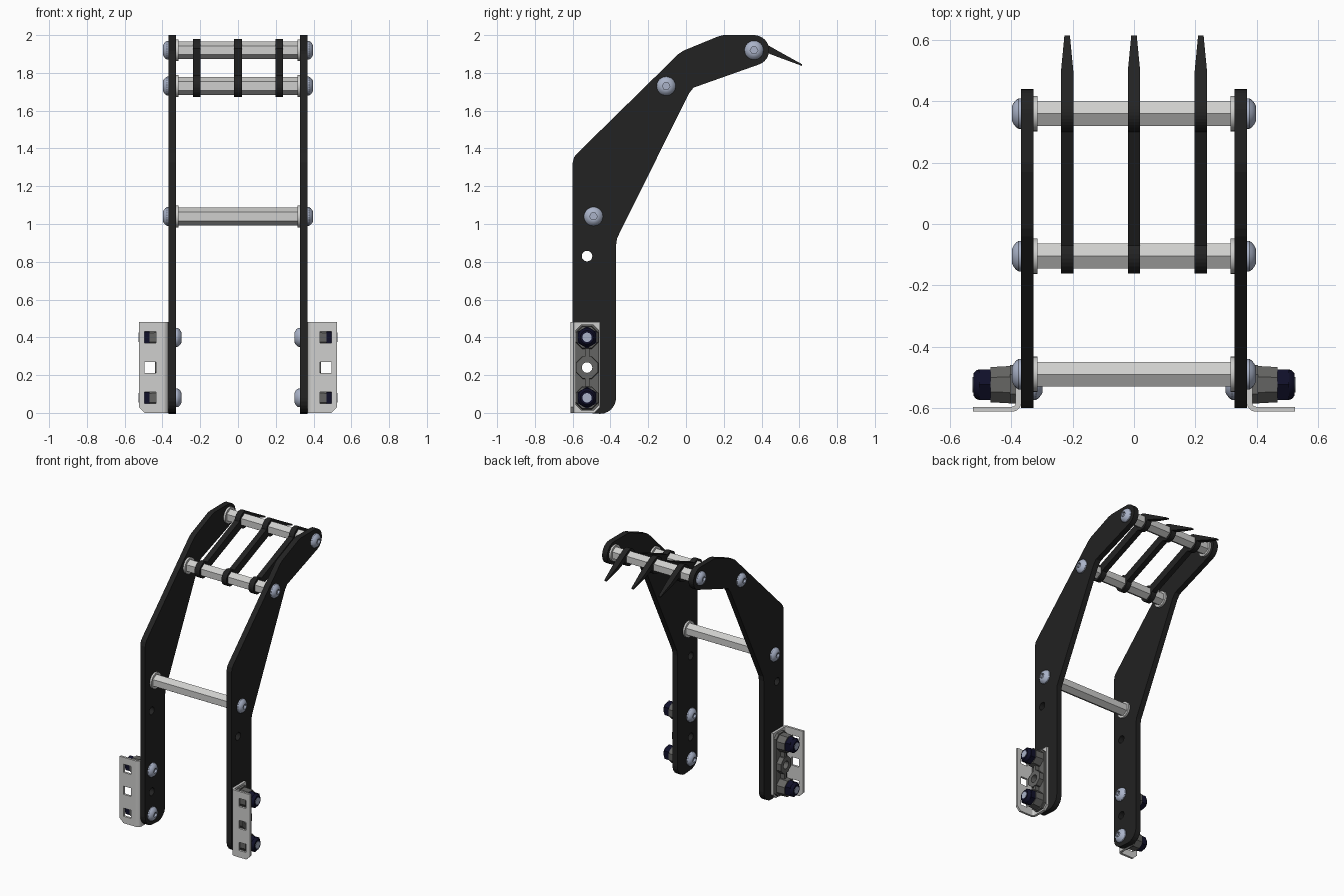
import bpy, bmesh, math
from mathutils import Vector

cube = bpy.data.objects.get("Cube")
if cube:
    bpy.data.objects.remove(cube)


def material(name, rgb):
    m = bpy.data.materials.new(name)
    m.use_nodes = True
    m.diffuse_color = (*rgb, 1)
    m.node_tree.nodes["Principled BSDF"].inputs["Base Color"].default_value = (*rgb, 1)
    return m


BLACK = material("black plate", (0.016, 0.016, 0.016))
ALLOY = material("light alloy", (0.62, 0.62, 0.61))
STEEL = material("blue steel", (0.40, 0.45, 0.58))
NAVY = material("dark navy nylon", (0.005, 0.005, 0.022))
GREY = material("dark grey spacer", (0.13, 0.13, 0.125))


def finish(name, bm, mat, mirror=False, smooth=False):
    bmesh.ops.recalc_face_normals(bm, faces=bm.faces)
    me = bpy.data.meshes.new(name)
    bm.to_mesh(me)
    bm.free()
    ob = bpy.data.objects.new(name, me)
    bpy.context.collection.objects.link(ob)
    if mat:
        me.materials.append(mat)
    bpy.ops.object.select_all(action="DESELECT")
    ob.select_set(True)
    bpy.context.view_layer.objects.active = ob
    if smooth:
        bpy.ops.object.shade_smooth_by_angle(angle=math.radians(32))
    if mirror:
        ob.modifiers.new("Mirror", "MIRROR")
    return ob


def prism(pts, lo, hi, axis="X"):
    """Extrude an outline: (y, z) along X, (x, z) along Y or (x, y) along Z."""
    i = "XYZ".index(axis)

    def co(p, d):
        c = list(p)
        c.insert(i, d)
        return c
    bm = bmesh.new()
    face = bm.faces.new([bm.verts.new(co(p, lo)) for p in pts])
    res = bmesh.ops.extrude_face_region(bm, geom=[face])
    verts = [v for v in res["geom"] if isinstance(v, bmesh.types.BMVert)]
    move = Vector(co((0, 0), hi - lo))
    bmesh.ops.translate(bm, verts=verts, vec=move)
    return bm


def lathe(profile, centre, segs=24, hex_from=99, turn=0.0):
    """Rings of (x, radius) about an X axis; rings from hex_from on are hexagonal."""
    bm = bmesh.new()
    rings = []
    for n, (x, r) in enumerate(profile):
        ring = []
        for k in range(segs):
            a = math.tau * k / segs + turn
            rr = r
            if n >= hex_from:
                rr *= math.cos(math.pi / 6) / math.cos(a % (math.pi / 3) - math.pi / 6)
            ring.append(bm.verts.new((x, centre[0] + rr * math.cos(a), centre[1] + rr * math.sin(a))))
        rings.append(ring)
    for a, b in zip(rings, rings[1:]):
        for k in range(segs):
            j = (k + 1) % segs
            bm.faces.new((a[k], a[j], b[j], b[k]))
    bm.faces.new(rings[0])
    bm.faces.new(rings[-1])
    return bm


def arc(c, r, start, end, n=14):
    angles = [math.radians(start + (end - start) * k / n) for k in range(n + 1)]
    return [(c[0] + r * math.cos(a), c[1] + r * math.sin(a)) for a in angles]


def box(x0, x1, y0, y1, z0, z1):
    return prism([(y0, z0), (y1, z0), (y1, z1), (y0, z1)], x0, x1)


def cut(ob, cutters):
    for bm in cutters:
        tool = finish("cutter", bm, None)
        tool.hide_render = True
        mod = ob.modifiers.new("Cut", "BOOLEAN")
        mod.operation, mod.solver, mod.object = "DIFFERENCE", "EXACT", tool
        bpy.context.view_layer.objects.active = ob
        with bpy.context.temp_override(object=ob, active_object=ob):
            bpy.ops.object.modifier_apply(modifier=mod.name)
        bpy.data.objects.remove(tool)


def add_mirror(ob):
    ob.modifiers.new("Mirror", "MIRROR")


# Shared positions (y, z)
LOW_ROD, MID_ROD, TOP_ROD = (-0.49, 1.04), (-0.105, 1.73), (0.36, 1.92)
RODS = {"lower": LOW_ROD, "middle": MID_ROD, "upper": TOP_ROD}
COL = -0.524
BOLT_Z = (0.08, 0.40)
SPARE_Z = 0.24
IN, OUT = 0.328, 0.368


def hole(z):
    return lathe([(0.2, 0.028), (0.6, 0.028)], (COL, z), 20)


# Bent side plates with spare holes
outline = (arc((-0.52, 0.08), 0.08, 180, 270, 6) + arc((-0.455, 0.08), 0.085, 270, 360, 6)
           + [(-0.37, 0.89), (-0.365, 0.925), (0.015, 1.69), (0.04, 1.722)]
           + arc(TOP_ROD, 0.08, -68, 90)
           + [(0.2, 2.0), (0.17, 1.993), (-0.015, 1.917), (-0.04, 1.9)]
           + [(-0.575, 1.375), (-0.592, 1.355), (-0.6, 1.325)])
plates = finish("side_plates", prism(outline, IN, OUT), BLACK)
cut(plates, [hole(SPARE_Z), hole(0.83)])
add_mirror(plates)


# Domed bolt head with a hexagonal socket, facing outward (+1) or inward (-1)
def bolt_head(name, base, side, centre):
    shape = [(0, 0.05), (0.008, 0.05), (0.017, 0.044), (0.025, 0.034),
             (0.03, 0.024), (0.03, 0.02), (0.014, 0.02)]
    profile = [(base + side * d, r) for d, r in shape]
    finish(name, lathe(profile, centre, 24, hex_from=5), STEEL, True, True)


# Hexagonal cross rods with washers and bolts
for label, c in RODS.items():
    finish(label + "_cross_rod", lathe([(-IN, 0.047), (IN, 0.047)], c, 6, turn=math.pi / 2), ALLOY)
    finish(label + "_washers", lathe([(0.314, 0.058), (IN, 0.058)], c, 24), ALLOY, True, True)
    bolt_head(label + "_rod_bolts", OUT, 1, c)

# Three prongs hung on the two upper rods, tips narrowed sideways
prong = (arc(MID_ROD, 0.057, 52, 352, 20) + arc(TOP_ROD, 0.06, 232, 350, 10)
         + [(0.5, 1.879), (0.614, 1.837), (0.614, 1.846), (0.5, 1.909)]
         + arc(TOP_ROD, 0.06, 63, 172, 10))
for label, x in (("right", -0.218), ("centre", 0), ("left", 0.218)):
    bm = prism(prong, -0.02, 0.02)
    for v in bm.verts:
        if v.co.y > 0.6:
            v.co.x *= 0.45
        v.co.x += x
    finish(label + "_prong", bm, BLACK)

# Angle brackets: rounded bend, clipped lower corners, square holes
section = ([(0.525, -0.612), (0.525, -0.596)] + arc((0.398, -0.584), 0.012, 270, 180, 4)
           + [(0.386, -0.456), (OUT, -0.456)] + arc((0.398, -0.582), 0.03, 180, 270, 6))
bm = prism(section, 0, 0.48, "Z")
for point, normal in (((0.525, -0.6, 0.03), (1, 0, -1)), ((0.38, -0.456, 0.03), (0, 1, -1))):
    geom = bm.verts[:] + bm.edges[:] + bm.faces[:]
    res = bmesh.ops.bisect_plane(bm, geom=geom, plane_co=point, plane_no=normal, clear_outer=True)
    rim = [e for e in res["geom_cut"] if isinstance(e, bmesh.types.BMEdge)]
    bmesh.ops.holes_fill(bm, edges=rim, sides=0)
brackets = finish("angle_brackets", bm, ALLOY)
cut(brackets, [box(0.435, 0.495, -0.65, -0.58, z - 0.03, z + 0.03) for z in (*BOLT_Z, SPARE_Z)]
    + [hole(SPARE_Z)])
add_mirror(brackets)

# Spacer strip: clipped base, ribs and octagonal bosses
y0, y1, c = -0.585, -0.46, 0.03
strip = [(y0 + c, 0.012), (y1 - c, 0.012), (y1, 0.012 + c), (y1, 0.468 - c),
         (y1 - c, 0.468), (y0 + c, 0.468), (y0, 0.468 - c), (y0, 0.012 + c)]
base = finish("spacer_base", prism(strip, 0.386, 0.405), GREY)
cut(base, [hole(SPARE_Z)])
add_mirror(base)
for label, z in (("lower", 0.16), ("upper", 0.32)):
    finish(label + "_spacer_rib", box(0.4, 0.435, COL - 0.012, COL + 0.012, z - 0.04, z + 0.04), GREY, True)
boss = finish("middle_spacer_boss",
              lathe([(0.386, 0.066), (0.44, 0.062)], (COL, SPARE_Z), 8, turn=math.pi / 8), GREY)
cut(boss, [hole(SPARE_Z)])
add_mirror(boss)

# Bracket bolts: inner heads, bosses, lock nuts and bolt tips
for label, z in zip(("lower", "upper"), BOLT_Z):
    p = (COL, z)
    bolt_head(label + "_bracket_bolts", IN, -1, p)
    finish(label + "_spacer_boss",
           lathe([(0.386, 0.067), (0.468, 0.062)], p, 8, turn=math.pi / 8), GREY, True)
    finish(label + "_lock_nuts", lathe([(0.468, 0.058), (0.505, 0.058)], p, 6, turn=math.pi / 2),
           NAVY, True)
    finish(label + "_nut_collars",
           lathe([(0.504, 0.05), (0.514, 0.047), (0.524, 0.036)], p, 24), NAVY, True, True)
    finish(label + "_bolt_tips", lathe([(0.51, 0.025), (0.526, 0.025)], p, 20), STEEL, True, True)
